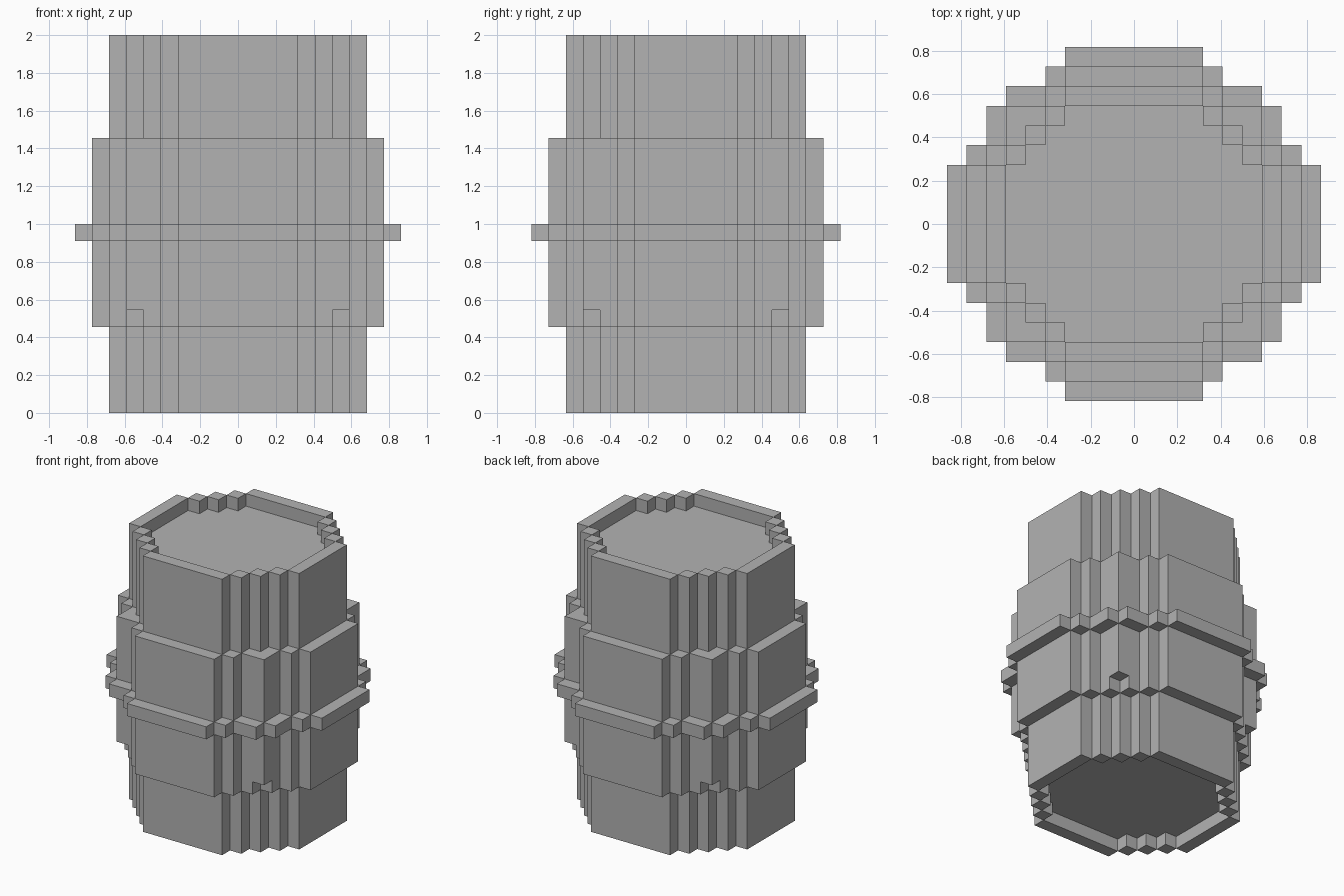
import bpy
import bmesh

if "Cube" in bpy.data.objects:
    bpy.data.objects.remove(bpy.data.objects["Cube"], do_unlink=True)

U = 2 / 22  # one block

grey = bpy.data.materials.new("plain grey")
grey.use_nodes = True
colour = (0.448, 0.448, 0.448, 1)
grey.diffuse_color = colour
grey.node_tree.nodes["Principled BSDF"].inputs["Base Color"].default_value = colour


def outline(corners):
    """Mirror the outer corners of one stepped quarter into a full outline."""
    quarter = []
    for i, (x, y) in enumerate(corners):
        quarter.append((x, y))
        if i + 1 < len(corners):
            quarter.append((corners[i + 1][0], y))
    half = quarter + [(-x, y) for x, y in reversed(quarter)]
    return half + [(-x, -y) for x, y in half]


def prism(name, corners, bottom, top):
    bm = bmesh.new()
    base = bm.faces.new([bm.verts.new((x * U, y * U, bottom * U)) for x, y in outline(corners)])
    grown = bmesh.ops.extrude_face_region(bm, geom=[base])["geom"]
    verts = [v for v in grown if isinstance(v, bmesh.types.BMVert)]
    bmesh.ops.translate(bm, verts=verts, vec=(0, 0, (top - bottom) * U))
    bmesh.ops.recalc_face_normals(bm, faces=bm.faces)
    mesh = bpy.data.meshes.new(name)
    bm.to_mesh(mesh)
    bm.free()
    mesh.materials.append(grey)
    obj = bpy.data.objects.new(name, mesh)
    bpy.context.collection.objects.link(obj)
    return obj


def carve(obj, cutter):
    """Cut a recess and discard the cutter."""
    cutter.hide_render = True
    mod = obj.modifiers.new("recess", 'BOOLEAN')
    mod.operation = 'DIFFERENCE'
    mod.solver = 'EXACT'
    mod.object = cutter
    bpy.context.view_layer.update()
    graph = bpy.context.evaluated_depsgraph_get()
    mesh = bpy.data.meshes.new_from_object(obj.evaluated_get(graph))
    obj.modifiers.clear()
    obj.data = mesh
    bpy.data.objects.remove(cutter, do_unlink=True)


# Stepped quarter sections, from the side round to the front or back
inside = [(6.5 - i, 3 + i) for i in range(4)]
stave = [(7.5 - i, 3 + i) for i in range(5)]
belly_foot = [(8.5 - i, 3 + i) for i in range(6)]
belly = [(8.5, 3), (7.5, 4), (6.5, 6), (4.5, 7), (3.5, 8)]
hoop = [(9.5, 3), (8.5, 4), (7.5, 6), (6.5, 7), (4.5, 8), (3.5, 9)]

# Barrel body with a shallow recess at each end
body = prism("barrel_body", stave, 0, 22)
carve(body, prism("top_cutter", inside, 21, 23))
carve(body, prism("bottom_cutter", inside, -1, 1))

# Bulging middle and its hoop
prism("belly_lower_edge", belly_foot, 5, 6)
prism("belly", belly, 6, 16)
prism("middle_hoop", hoop, 10, 11)
